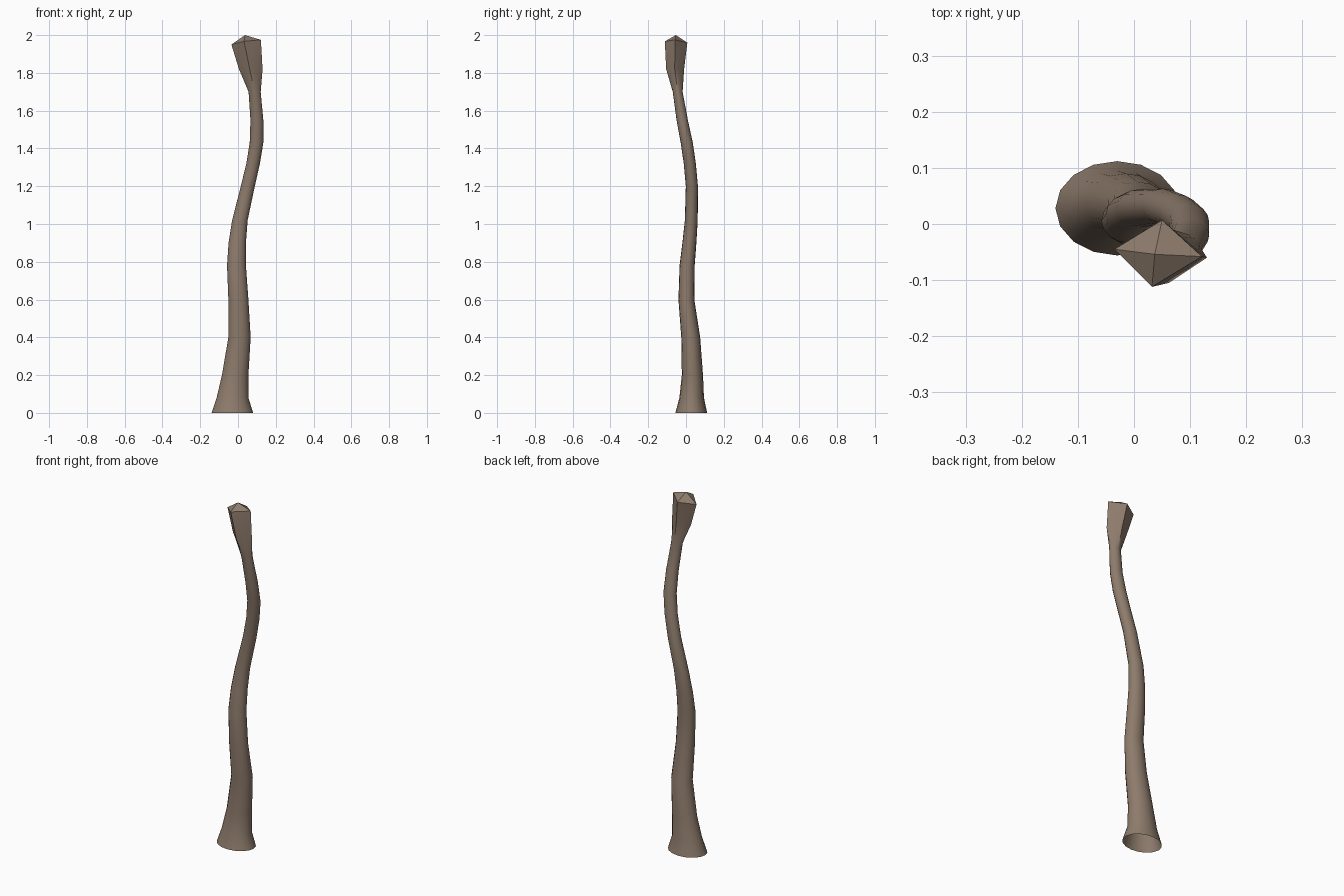
import bpy, bmesh, math
from mathutils import Vector

if "Cube" in bpy.data.objects:
    bpy.data.objects.remove(bpy.data.objects["Cube"])

SIDES = 16

# Shaft cross-sections: z, centre x, centre y, radius x, radius y
shaft = [
    (0.00, -0.030, 0.028, 0.110, 0.084),
    (0.08, -0.029, 0.030, 0.084, 0.065),
    (0.20, -0.015, 0.034, 0.070, 0.056),
    (0.40, 0.008, 0.025, 0.059, 0.050),
    (0.60, 0.002, 0.002, 0.053, 0.042),
    (0.78, -0.008, 0.006, 0.050, 0.040),
    (0.90, -0.004, 0.018, 0.046, 0.037),
    (1.02, 0.010, 0.028, 0.041, 0.034),
    (1.20, 0.052, 0.031, 0.037, 0.032),
    (1.32, 0.080, 0.020, 0.036, 0.032),
    (1.43, 0.098, 0.004, 0.036, 0.032),
    (1.55, 0.100, -0.020, 0.034, 0.030),
    (1.70, 0.088, -0.044, 0.032, 0.026),
]
# Four-cornered head sections: right, back, left, front corner
head = [
    [(0.130, -0.060, 1.82), (0.070, -0.010, 1.82), (0.005, -0.052, 1.82), (0.062, -0.105, 1.82)],
    [(0.121, -0.058, 1.975), (0.050, 0.007, 1.96), (-0.035, -0.045, 1.95), (0.032, -0.112, 1.967)],
]
apex = (0.037, -0.054, 2.0)


def oval(z, cx, cy, rx, ry):
    angles = [math.tau * i / SIDES for i in range(SIDES)]
    return [Vector((cx + rx * math.cos(a), cy + ry * math.sin(a), z)) for a in angles]


def diamond(corners):
    c = [Vector(p) for p in corners]
    n = SIDES // 4
    return [c[k].lerp(c[(k + 1) % 4], j / n) for k in range(4) for j in range(n)]


# Loft all sections into one open-bottomed trunk with a pointed cap
bm = bmesh.new()
sections = [oval(*s) for s in shaft] + [diamond(h) for h in head]
rings = [[bm.verts.new(p) for p in s] for s in sections]
for a, b in zip(rings, rings[1:]):
    for i in range(SIDES):
        j = (i + 1) % SIDES
        bm.faces.new((a[i], a[j], b[j], b[i]))
tip = bm.verts.new(apex)
for i in range(SIDES):
    bm.faces.new((rings[-1][i], rings[-1][(i + 1) % SIDES], tip))

mesh = bpy.data.meshes.new("trunk")
bm.to_mesh(mesh)
bm.free()
trunk = bpy.data.objects.new("trunk", mesh)
bpy.context.collection.objects.link(trunk)

# Bark colour
bark = bpy.data.materials.new("bark brown")
bark.diffuse_color = (0.27, 0.20, 0.15, 1)
bark.use_nodes = True
bark.node_tree.nodes["Principled BSDF"].inputs["Base Color"].default_value = bark.diffuse_color
mesh.materials.append(bark)

# Smooth shaft, crisp head edges
bpy.context.view_layer.objects.active = trunk
trunk.select_set(True)
bpy.ops.object.shade_smooth_by_angle(angle=math.radians(35))
